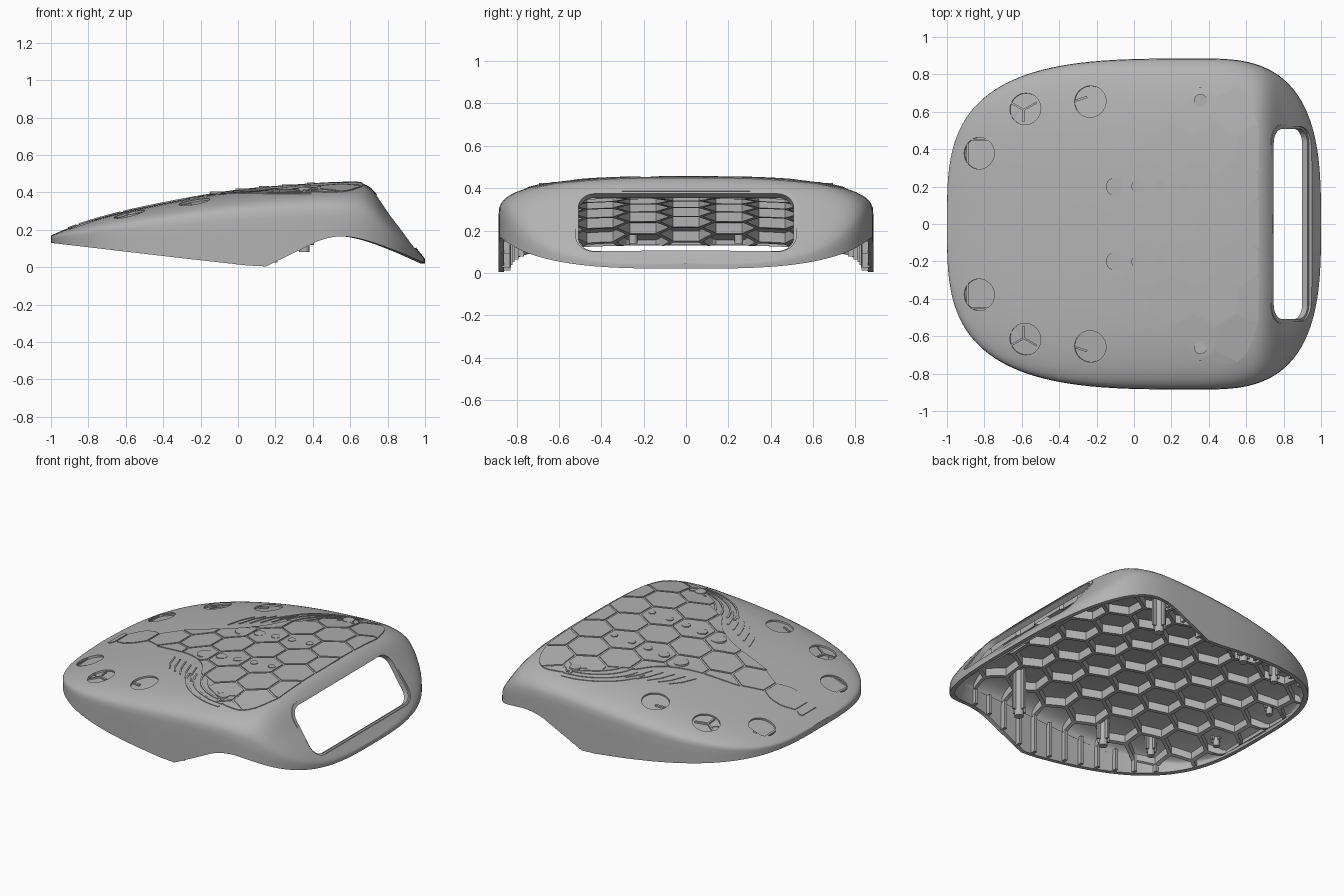
import bpy, bmesh, math
from mathutils import Vector

if "Cube" in bpy.data.objects:
    bpy.data.objects.remove(bpy.data.objects["Cube"])

grey = bpy.data.materials.new("matte grey")
grey.use_nodes = True
grey.diffuse_color = (0.45, 0.45, 0.45, 1)
grey.node_tree.nodes["Principled BSDF"].inputs["Base Color"].default_value = (0.45, 0.45, 0.45, 1)

# Lengthwise profiles as (x, z): crown, shoulder and lower rim
CROWN = [(-1, .17), (-.9, .212), (-.7, .275), (-.3, .362), (0, .41), (.3, .437), (.6, .452),
         (.67, .447), (.72, .415), (.8, .31), (.9, .18), (.96, .095), (1, .045)]
SHOULDER = [(-1, .15), (-.6, .2), (0, .25), (.4, .27), (.6, .25), (.75, .19), (.87, .11), (1, .03)]
RIM = [(-1, .13), (0, .015), (.1, .005), (.17, .008), (.3, .075), (.45, .148), (.56, .165),
       (.68, .145), (.85, .085), (1, .02)]
PANEL = [(-.92, .07), (-.85, .1), (-.65, .105), (-.45, .155), (-.15, .25), (-.02, .35),
         (.08, .5), (.3, .66), (.43, .74), (.62, .66), (.67, .5)]


def curve(pts, x):
    """Smooth interpolation through profile points."""
    x = min(max(x, pts[0][0]), pts[-1][0])
    slope = lambda a, b: (b[1] - a[1]) / (b[0] - a[0])
    k = next(i for i in range(len(pts) - 1) if x <= pts[i + 1][0])
    a, b = pts[k], pts[k + 1]
    s = slope(a, b)
    m0 = (s + slope(pts[k - 1], a)) / 2 if k else s
    m1 = (s + slope(b, pts[k + 2])) / 2 if k + 2 < len(pts) else s
    h, t = b[0] - a[0], (x - a[0]) / (b[0] - a[0])
    return (a[1] * (2 * t**3 - 3 * t**2 + 1) + b[1] * (3 * t**2 - 2 * t**3)
            + h * (m0 * (t**3 - 2 * t**2 + t) + m1 * (t**3 - t**2)))


MID, HALF = .35, .885


def width(x):
    u, p = ((MID - x) / (MID + 1), 3.3) if x < MID else ((x - MID) / (1 - MID), 3)
    return max(.004, HALF * max(0, 1 - u**p) ** (1 / p))


def top(x, y):
    s = curve(SHOULDER, x)
    return s + (curve(CROWN, x) - s) * max(0, 1 - abs(y / width(x))**3) ** (1 / 3)


def finish(name, bm, smooth=True):
    bmesh.ops.remove_doubles(bm, verts=bm.verts, dist=1e-4)
    bmesh.ops.dissolve_degenerate(bm, edges=bm.edges, dist=1e-5)
    bmesh.ops.recalc_face_normals(bm, faces=bm.faces)
    me = bpy.data.meshes.new(name)
    bm.to_mesh(me)
    bm.free()
    me.materials.append(grey)
    ob = bpy.data.objects.new(name, me)
    bpy.context.collection.objects.link(ob)
    if smooth:
        bpy.ops.object.select_all(action='DESELECT')
        ob.select_set(True)
        bpy.context.view_layer.objects.active = ob
        bpy.ops.object.shade_smooth_by_angle(angle=math.radians(35))
    return ob


def prism(bm, low, high):
    """Closed solid between two matching point loops."""
    a, b = [[bm.verts.new(p) for p in loop] for loop in (low, high)]
    for i in range(len(a)):
        j = (i + 1) % len(a)
        bm.faces.new((a[i], a[j], b[j], b[i]))
    bm.faces.new(a[::-1])
    bm.faces.new(b)


def cylinder(bm, c, axis, r, depth, n=24):
    axis = Vector(axis).normalized()
    u = axis.orthogonal().normalized()
    v = axis.cross(u)
    ring = [u * r * math.cos(2 * math.pi * i / n) + v * r * math.sin(2 * math.pi * i / n) for i in range(n)]
    prism(bm, [Vector(c) + p - axis * depth for p in ring], [Vector(c) + p + axis * depth for p in ring])


def cut(ob, cutter):
    cutter.hide_render = True
    mod = ob.modifiers.new("cut", 'BOOLEAN')
    mod.operation, mod.solver, mod.object = 'DIFFERENCE', 'EXACT', cutter
    bpy.context.view_layer.objects.active = ob
    bpy.ops.object.modifier_apply(modifier=mod.name)
    bpy.data.objects.remove(cutter)


# Shell: outer and inner skins lofted along x and joined at the rim
def skin(bm, t):
    n, arc = 36, 30
    xs = [MID - (MID + 1) * math.sin(math.pi / 2 * (1 - i / n)) ** .61 for i in range(n)]
    xs += [MID + (1 - MID) * math.sin(math.pi / 2 * i / n) ** .67 for i in range(n + 1)]
    rows = []
    for x in xs:
        w = max(.002, width(x) - t)
        r, s, c = curve(RIM, x), curve(SHOULDER, x) - t * .6, curve(CROWN, x) - t
        s = max(s, r + .002)
        sec = [(-w, r + (s - r) * k / 3) for k in range(3)]
        for k in range(arc + 1):
            f = math.pi * k / arc
            sec.append((-w * math.copysign(abs(math.cos(f)) ** (2 / 3), math.cos(f)),
                        s + max(c - s, .001) * max(0, math.sin(f)) ** (2 / 3)))
        sec += [(w, r + (s - r) * k / 3) for k in (2, 1, 0)]
        row = [(x * (1 - t), y, z) for y, z in sec]
        cap = [(x * (1 - t), y, r) for y, z in sec]
        rows += [cap, row] if x == xs[0] else [row, cap] if x == xs[-1] else [row]
    grid = [[bm.verts.new(p) for p in row] for row in rows]
    for a, b in zip(grid, grid[1:]):
        for j in range(len(a) - 1):
            bm.faces.new((a[j], a[j + 1], b[j + 1], b[j]))
    return grid[0] + [r[-1] for r in grid[1:-1]] + grid[-1][::-1] + [r[0] for r in grid[-2:0:-1]]


bm = bmesh.new()
outer, inner = skin(bm, 0), skin(bm, .025)
for i in range(len(outer)):
    j = (i + 1) % len(outer)
    bm.faces.new((outer[i], outer[j], inner[j], inner[i]))
shell = finish("shell", bm)

# Handle opening through the sloping front, with a recessed lip
down, normal = Vector((.555, 0, -.832)), Vector((.832, 0, .555))


def rounded(hy, hs, r, depth):
    loop = []
    for q, (sy, ss) in enumerate([(1, 1), (-1, 1), (-1, -1), (1, -1)]):
        for k in range(9):
            a = math.pi / 2 * (q + k / 8)
            loop.append(Vector((.85, 0, .247)) + Vector((0, 1, 0)) * (sy * (hy - r) + r * math.cos(a))
                        + down * (ss * (hs - r) + r * math.sin(a)) + normal * depth)
    return loop


bm = bmesh.new()
prism(bm, rounded(.52, .175, .09, -.1), rounded(.52, .175, .09, .1))
cut(shell, finish("opening_cutter", bm, False))
bm = bmesh.new()
loops = [[bm.verts.new(p) for p in rounded(.52 - i, .175 - i, .09 - i, d)]
         for i, d in ((-.012, -.05), (-.012, -.015), (.012, -.015), (.012, -.05))]
for a, b in zip(loops, loops[1:] + loops[:1]):
    for i in range(len(a)):
        j = (i + 1) % len(a)
        bm.faces.new((a[i], a[j], b[j], b[i]))
finish("opening_lip", bm)

# Round shallow pockets in the top
POCKETS = [(-.84, .38), (-.59, .62), (-.24, .66)]
bm = bmesh.new()
for x, y in [(px, s * py) for px, py in POCKETS for s in (1, -1)]:
    e = .03
    nrm = Vector((top(x - e, y) - top(x + e, y), top(x, y - e) - top(x, y + e), 2 * e))
    cylinder(bm, (x, y, top(x, y) + .038), nrm, .085, .05, 32)
cut(shell, finish("pocket_cutter", bm, False))


# Honeycomb grid
def hexagon(cx, cy, r, sub=4):
    c = [(cx + r * math.sin(math.pi / 3 * k), cy + r * math.cos(math.pi / 3 * k)) for k in range(6)]
    return [(c[k][0] + (c[(k + 1) % 6][0] - c[k][0]) * s / sub,
             c[k][1] + (c[(k + 1) % 6][1] - c[k][1]) * s / sub) for k in range(6) for s in range(sub)]


def clamp(p, lo, hi, bound):
    x = min(max(p[0], lo), hi)
    return x, min(max(p[1], -bound(x)), bound(x))


PITCH = .235
R = PITCH / math.sqrt(3)
cells = [(.2 + PITCH * (i + (j % 2) / 2), 1.5 * R * j) for i in range(-6, 4) for j in range(-4, 5)]
panel_edge = lambda x: curve(PANEL, x)
rib_edge = lambda x: max(.01, width(x) - .035)
plates, ribs = bmesh.new(), bmesh.new()
for cx, cy in cells:
    if -1 < cx < .74 and abs(cy) < panel_edge(cx) + .08:
        loop = [clamp(p, -.91, .665, panel_edge) for p in hexagon(cx, cy, R - .008)]
        if max(p[1] for p in loop) - min(p[1] for p in loop) > .02:
            prism(plates, [(x, y, top(x, y) - .012) for x, y in loop],
                  [(x, y, top(x, y) + .005) for x, y in loop])
    if abs(cy) < width(cx) + .05 and cx < .72:
        o, i = [[clamp(p, -.95, .69, rib_edge) for p in hexagon(cx, cy, r)] for r in (R, R - .013)]
        low = lambda p: max(top(*p) - .08, curve(RIM, p[0]) + .008)
        hi = lambda p: top(*p) - .015
        rings = [[ribs.verts.new((p[0], p[1], f(p))) for p in l] for l, f in ((o, hi), (o, low), (i, low), (i, hi))]
        for a, b in zip(rings, rings[1:]):
            for k in range(len(a)):
                m = (k + 1) % len(a)
                ribs.faces.new((a[k], a[m], b[m], b[k]))
finish("honeycomb_panels", plates, False)
finish("underside_ribs", ribs, False)


# Ribs down the inner side walls
def box(bm, x, y, hx, hy, z0, z1):
    loop = [(x - hx, y - hy), (x + hx, y - hy), (x + hx, y + hy), (x - hx, y + hy)]
    prism(bm, [(*p, z0) for p in loop], [(*p, z1) for p in loop])


bm = bmesh.new()
for k in range(12):
    x = -.74 + k * PITCH / 2
    for s in (1, -1):
        box(bm, x, s * (width(x) - .035), .01, .02, curve(RIM, x) + .006, curve(SHOULDER, x) + .01)
finish("wall_ribs", bm, False)

# Screw posts with fins below, and small bosses showing above
bm, marks = bmesh.new(), bmesh.new()
for s in (1, -1):
    for x, y, z, r in [(.355, .66, .08, .028), (-.31, .66, .12, .026), (-.62, .58, .13, .022), (-.86, .25, .14, .02)]:
        h = top(x, y) - .015
        cylinder(bm, (x, s * y, (z + h) / 2), (0, 0, 1), r, (h - z) / 2)
        box(bm, x, s * y, r * 1.8, .006, z + .04, h)
        box(bm, x, s * y, .006, r * 1.8, z + .04, h)
    for x, r in [(-.1, .05), (.02, .034), (.14, .027), (.26, .024), (.39, .022)]:
        cylinder(marks, (x, s * .2, top(x, .2)), (0, 0, 1), r, .009)
    cylinder(marks, (.355, s * .66, top(.355, .66)), (0, 0, 1), .035, .012)
finish("screw_posts", bm)
finish("round_marks", marks)


# Thin raised strips following the top
def strip(bm, pts, half=.006, lift=.004):
    for (x0, y0), (x1, y1) in zip(pts, pts[1:]):
        d = Vector((y0 - y1, x1 - x0)).normalized() * half
        loop = [(x0 - d.x, y0 - d.y), (x1 - d.x, y1 - d.y), (x1 + d.x, y1 + d.y), (x0 + d.x, y0 + d.y)]
        prism(bm, [(x, y, top(x, y) - .014) for x, y in loop], [(x, y, top(x, y) + lift) for x, y in loop])


bm = bmesh.new()
for s in (1, -1):
    for k in range(4):      # nested arcs
        arc = [math.radians(95 + 75 * i / 10) for i in range(11)]
        strip(bm, [(.43 + (.46 - .05 * k) * math.cos(a), s * (.42 + (.34 - .03 * k) * math.sin(a))) for a in arc])
    for k in range(5):      # short slashes
        x, y = -.27 + .06 * k, .28 + .03 * k
        strip(bm, [(x, s * y), (x + .035, s * (y + .1)), (x + .08, s * (y + .17))], .005)
    for a in (90, 210, 330):     # arms around the boss
        a = math.radians(a)
        strip(bm, [(.355, s * .66), (.355 + .07 * math.cos(a), s * (.66 + .07 * math.sin(a)))], .007, .008)
finish("surface_strips", bm, False)

bm = bmesh.new()
for s in (1, -1):
    strip(bm, [(-.91, s * .45), (-.77, s * .45)], .005, -.003)
    strip(bm, [(-.89, s * .31), (-.89, s * .45)], .005, -.003)
    for end in ((-.66, .65), (-.52, .65), (-.59, .545)):
        strip(bm, [(-.59, s * .61), (end[0], s * end[1])], .005, -.003)
    strip(bm, [(-.31, s * .66), (-.25, s * .68)], .006, -.003)
finish("pocket_strips", bm, False)
